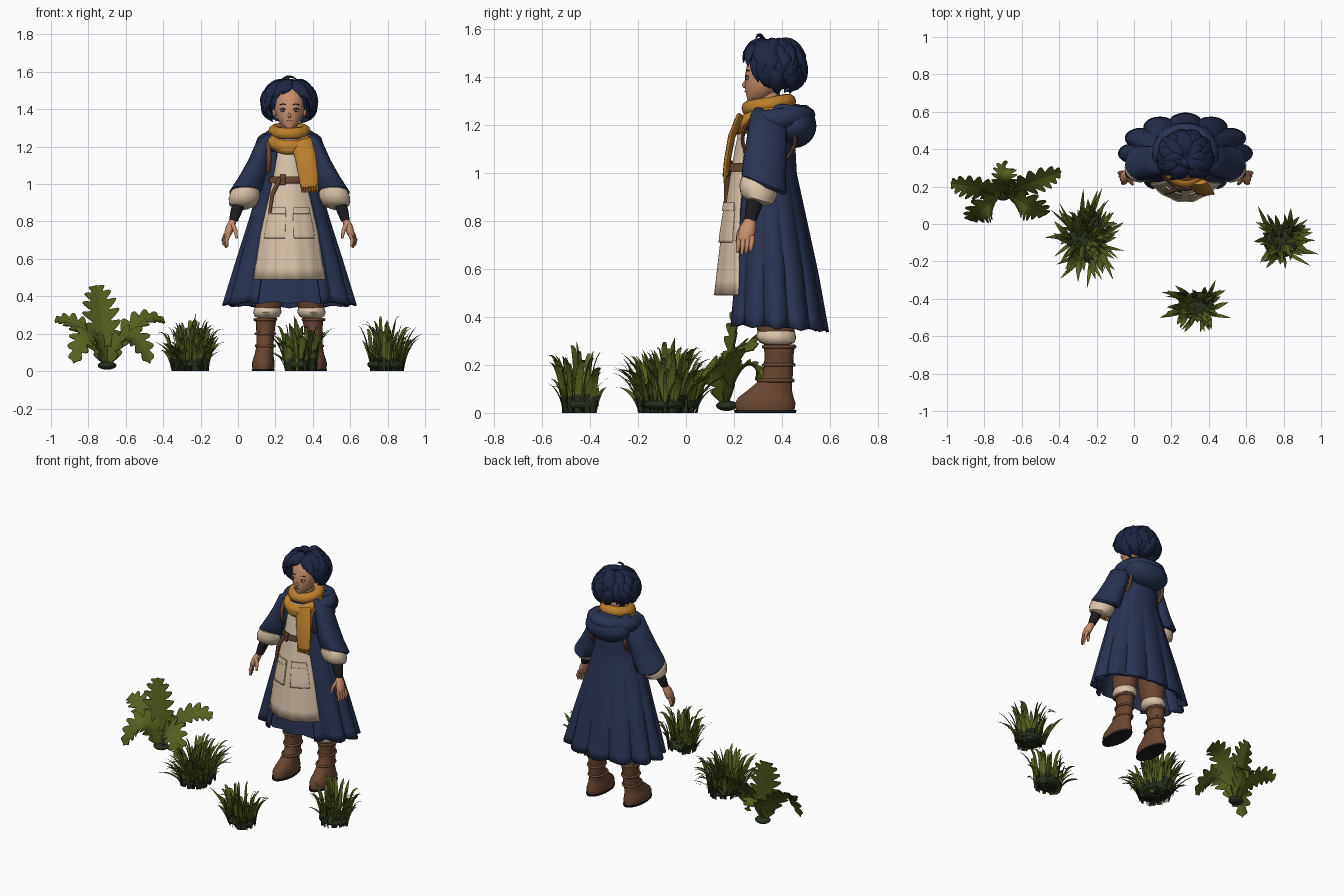
import bpy, bmesh, math, random
from mathutils import Vector, Matrix
from math import sin, cos, pi, tau

random.seed(7)
if "Cube" in bpy.data.objects:
    bpy.data.objects.remove(bpy.data.objects["Cube"])
CX = 0.275  # figure's centre line
BOTH = ((-1, "right"), (1, "left"))


def colour(name, *rgb):
    m = bpy.data.materials.new(name)
    m.use_nodes = True
    m.diffuse_color = (*rgb, 1)
    m.node_tree.nodes["Principled BSDF"].inputs["Base Color"].default_value = (*rgb, 1)
    return m


navy = colour("navy cloth", .022, .033, .083)
ink = colour("ink blue hair", .013, .02, .056)
cream = colour("cream linen", .7, .55, .4)
mustard = colour("mustard wool", .5, .21, .025)
leather = colour("brown leather", .14, .061, .031)
skin = colour("skin", .57, .27, .15)
leaf = colour("fern green", .093, .115, .014)
grass = colour("grass green", .095, .12, .016)
shade = colour("deep green", .02, .03, .013)
black = colour("charcoal", .012, .012, .015)


def finish(bm, name, *mats, smooth=True, thick=0):
    bmesh.ops.recalc_face_normals(bm, faces=bm.faces)
    me = bpy.data.meshes.new(name)
    bm.to_mesh(me)
    bm.free()
    for m in mats:
        me.materials.append(m)
    for p in me.polygons:
        p.use_smooth = smooth
    if smooth:
        me.set_sharp_from_angle(angle=math.radians(50))
    ob = bpy.data.objects.new(name, me)
    bpy.context.scene.collection.objects.link(ob)
    if thick:
        mod = ob.modifiers.new("thickness", "SOLIDIFY")
        mod.thickness, mod.offset = thick, 0


def skin_rings(bm, rings, wrap=True, closed=False, caps=True):
    vs = [[bm.verts.new(p) for p in r] for r in rings]
    n = len(vs[0])
    pairs = list(zip(vs, vs[1:])) + ([(vs[-1], vs[0])] if closed else [])
    for a, b in pairs:
        for i in range(n if wrap else n - 1):
            j = (i + 1) % n
            bm.faces.new((a[i], a[j], b[j], b[i]))
    if caps and wrap and not closed:
        bm.faces.new(vs[0])
        bm.faces.new(vs[-1])


def loft(name, rings, mat, n=24, s=1, tilt=0):
    """Stack of ellipses (x offset, y, z, rx, ry); s picks the side, tilt lifts the front."""
    bm = bmesh.new()
    skin_rings(bm, [[(CX + s * x + rx * sin(a), y - ry * cos(a), z + tilt * ry * cos(a))
                     for a in [tau * i / n for i in range(n)]] for x, y, z, rx, ry in rings])
    finish(bm, name, mat)


def add_tube(bm, pts, radii, n=8, flat=1, closed=False, ref=(0, 0, 1)):
    pts = [Vector(p) for p in pts]
    rings = []
    for i, p in enumerate(pts):
        q = pts[(i + 1) % len(pts)] if closed else pts[min(i + 1, len(pts) - 1)]
        t = (q - pts[i - 1 if closed else max(i - 1, 0)]).normalized()
        side = t.cross(Vector(ref)).normalized()
        up = side.cross(t)
        r = radii[i] if isinstance(radii, (list, tuple)) else radii
        rings.append([p + side * r * flat * cos(tau * k / n) + up * r * sin(tau * k / n) for k in range(n)])
    skin_rings(bm, rings, closed=closed)


def tube(name, pts, radii, mat, **kw):
    bm = bmesh.new()
    add_tube(bm, pts, radii, **kw)
    finish(bm, name, mat)


def hoop(name, y, z, rx, ry, r, mat, x=0, tilt=0):
    pts = [(CX + x + rx * sin(a), y - ry * cos(a), z - tilt * cos(a)) for a in [tau * i / 32 for i in range(32)]]
    tube(name, pts, r, mat, closed=True, n=10)


def ball(name, c, size, mat):
    bm = bmesh.new()
    bmesh.ops.create_uvsphere(bm, u_segments=28, v_segments=16, radius=1,
                              matrix=Matrix.Translation(c) @ Matrix.Diagonal((*size, 1)))
    finish(bm, name, mat)


def table(rows, z):
    """Interpolate rows keyed by falling height."""
    for a, b in zip(rows, rows[1:]):
        if z >= b[0]:
            break
    f = min(1, max(0, (a[0] - z) / (a[0] - b[0])))
    return [p + (q - p) * f for p, q in zip(a[1:], b[1:])]


# Coat: open-fronted flared sheet, folds deepening to the hem
COAT = [(1.27, .08, .3, .43), (1.22, .14, .26, .44), (1.1, .148, .24, .45), (1, .155, .235, .455),
        (.8, .215, .21, .5), (.6, .28, .19, .545), (.36, .355, .165, .59)]


def coat_point(a, z, scale=1, folds=.14):
    rx, y0, y1 = table(COAT, z)
    drop = max(0, (1.05 - z) / .7)
    k = scale * (1 - folds * drop * (1 - abs(cos(6 * a)) ** .7))
    zz = z - .012 * drop * (1 - cos(a)) + .01 * drop * abs(sin(6 * a))
    return (CX + rx * k * sin(a), (y0 + y1) / 2 - (y1 - y0) / 2 * k * cos(a), zz)


levels = [1.27 - .91 * i / 20 for i in range(21)]
bm = bmesh.new()
skin_rings(bm, [[coat_point(.5 + (tau - 1) * i / 120, z) for i in range(121)] for z in levels], wrap=False)
finish(bm, "coat", navy, thick=.012)
bm = bmesh.new()
skin_rings(bm, [[coat_point(tau * i / 96, z, .89, .06) for i in range(96)] for z in levels[4:]], caps=False)
finish(bm, "underskirt", navy)
bm = bmesh.new()
skin_rings(bm, [[coat_point(tau * i / 32, z, .95, 0) for i in range(32)] for z in levels[:7]])
finish(bm, "shirt", cream)

# Apron: curved plate with two pockets
APRON = [(1.24, .05, .235, .01), (1.03, .085, .195, .04), (.75, .15, .15, .07), (.49, .19, .12, .1)]


def apron_patch(name, u0, u1, z0, z1, lift, mat):
    bm = bmesh.new()
    rings = []
    for j in range(13):
        z = z1 + (z0 - z1) * j / 12
        w, y, d = table(APRON, z)
        us = [u0 + (u1 - u0) * i / 24 for i in range(25)]
        ripple = .006 * max(0, 1 - z)
        rings.append([(CX + w * u, y + d * u * u - lift + ripple * cos(14 * u), z) for u in us])
    skin_rings(bm, rings, wrap=False)
    finish(bm, name, mat, thick=.008)


apron_patch("apron", -1, 1, .49, 1.24, 0, cream)
for s, side in BOTH:
    a, b = sorted((s * .15, s * .85))
    apron_patch(side + "_pocket", a, b, .71, .86, .007, cream)
    apron_patch(side + "_pocket_flap", a, b, .84, .875, .012, cream)
apron_patch("belt", -1.2, 1.2, 1.005, 1.04, .01, leather)
apron_patch("belt_knot", -.6, -.25, .995, 1.05, .02, leather)
tube("belt_tail", [(CX - .05, .185, 1.03), (CX - .09, .17, .95), (CX - .105, .165, .85)], [.012, .012, .009], leather)

# Arms, cuffs and hands
for s, side in BOTH:
    loft(side + "_sleeve", [(.08, .345, 1.26, .03, .05), (.125, .345, 1.215, .055, .075), (.16, .338, 1.12, .062, .083),
         (.195, .328, 1.03, .078, .088), (.23, .325, .955, .092, .094), (.232, .325, .94, .08, .08)], navy,
         s=s, tilt=.4)
    loft(side + "_sleeve_cuff", [(.23, .31, .975, .06, .055), (.235, .305, .96, .078, .074), (.242, .3, .925, .083, .078),
         (.25, .295, .89, .072, .068), (.255, .295, .873, .04, .04)], cream, s=s, tilt=.3)
    loft(side + "_wrist_wrap", [(.265, .295, .92, .036, .036), (.285, .28, .85, .032, .033), (.3, .268, .8, .024, .025)],
         black, 14, s)
    loft(side + "_palm", [(.3, .268, .81, .02, .022), (.315, .258, .775, .025, .033), (.328, .25, .735, .022, .036),
         (.332, .248, .72, .016, .03)], skin, 14, s)
    bm = bmesh.new()
    for k in range(4):
        y, fan = .222 + .018 * k, .006 * k
        x, low = CX + s * (.322 + fan), .66 + .007 * abs(k - 1)
        add_tube(bm, [(x, y, .735), (x + s * .014, y - .003, .7), (x + s * .01, y - .008, low)], [.011, .01, .006],
                 ref=(0, 1, 0))
    add_tube(bm, [(CX + s * .305, .24, .785), (CX + s * .288, .222, .75), (CX + s * .282, .212, .71)],
             [.013, .011, .006], ref=(0, 1, 0))
    finish(bm, side + "_fingers", skin)

    # Strap looping round the armhole
    tube(side + "_strap", [(CX + s * (.12 + .01 * cos(a)), .345 + .11 * cos(a), 1.14 + .11 * sin(a))
                           for a in [tau * i / 24 for i in range(24)]],
         .013, leather, closed=True, ref=(1, 0, 0), flat=.6)

    # Legs and boots
    loft(side + "_trouser", [(.09, .37, .62, .08, .09), (.11, .372, .42, .08, .09), (.115, .375, .32, .066, .074)],
         leather, s=s)
    loft(side + "_trouser_cuff", [(.115, .375, .35, .055, .06), (.116, .375, .338, .07, .078),
         (.118, .375, .315, .076, .084), (.12, .38, .292, .066, .072), (.12, .38, .28, .04, .04)], cream, s=s)
    loft(side + "_boot", [(.14, .33, .012, .058, .122), (.14, .33, .04, .061, .126), (.138, .333, .065, .056, .115),
         (.136, .347, .09, .05, .095), (.132, .368, .125, .047, .074), (.13, .383, .16, .046, .062),
         (.127, .388, .24, .051, .06), (.125, .388, .285, .058, .066)], leather, s=s)
    loft(side + "_sole", [(.14, .33, 0, .06, .128), (.14, .33, .012, .062, .13)], black, s=s)
    for z, y, rx, ry in ((.135, .373, .049, .071), (.2, .386, .05, .062), (.275, .388, .056, .064)):
        hoop(side + "_boot_strap", y, z, rx, ry, .008, leather, x=s * .129)

# Hood lying on the back
hoop("hood_rim", .38, 1.222, .132, .108, .047, navy, tilt=.015)
ball("hood_bag", (CX, .45, 1.195), (.158, .093, .092), navy)
hoop("hood_fold", .43, 1.25, .11, .075, .034, navy, tilt=-.01)

# Scarf wraps, tail and fringe
loft("neck", [(0, .35, 1.2, .05, .05), (0, .345, 1.34, .042, .045)], skin)
hoop("scarf_upper_wrap", .345, 1.282, .08, .08, .034, mustard, tilt=.014)
hoop("scarf_lower_wrap", .315, 1.235, .09, .085, .036, mustard, tilt=.035)
hoop("scarf_slack", .3, 1.215, .07, .075, .03, mustard, tilt=.03)
tube("scarf_tail", [(CX + .06, .225, 1.23), (CX + .085, .19, 1.15), (CX + .1, .172, 1.05), (CX + .106, .165, .985)],
     [.016, .015, .014, .013], mustard, n=12, flat=3.7, ref=(0, 1, 0))
bm = bmesh.new()
for i in range(7):
    x = CX + .066 + .0135 * i
    add_tube(bm, [(x, .164, 1), (x + .003, .16, .955)], [.008, .005], n=6, ref=(0, 1, 0))
finish(bm, "scarf_fringe", mustard)

# Head and face
loft("head", [(0, .285, 1.3, .022, .028), (0, .305, 1.318, .047, .053), (0, .328, 1.36, .07, .084),
     (0, .34, 1.4, .08, .095), (0, .35, 1.45, .085, .096), (0, .36, 1.5, .07, .08), (0, .36, 1.53, .03, .04)], skin, 32)
ball("nose", (CX, .246, 1.366), (.009, .012, .014), skin)
ball("mouth", (CX, .2465, 1.338), (.013, .003, .002), leather)
for s, side in BOTH:
    x = CX + s * .034
    ball(side + "_ear", (CX + s * .08, .345, 1.39), (.012, .018, .028), skin)
    ball(side + "_eye", (x, .2555, 1.394), (.016, .006, .008), cream)
    ball(side + "_iris", (x, .2515, 1.394), (.008, .005, .008), leather)
    tube(side + "_lash", [(x - s * .016, .2515, 1.4), (x, .25, 1.404), (x + s * .018, .258, 1.4)], .0025, black)
    tube(side + "_eyebrow", [(x - s * .016, .252, 1.424), (x, .253, 1.428), (x + s * .018, .262, 1.424)], .0025, ink)

# Hair: cap plus ragged layers of flicked locks
ball("hair_cap", (CX, .378, 1.445), (.112, .108, .1), ink)


def lock(bm, az, p0, p1, width, flick, flare):
    pts = []
    for i in range(8):
        t = i / 7
        p, a = p0 + (p1 - p0) * t, az + .35 * flick * t * t
        k = .9 + .14 * sin(pi * t) + flare * t ** 3
        pts.append((CX + .13 * k * sin(p) * sin(a), .36 - .122 * k * sin(p) * cos(a), 1.438 + .112 * k * cos(p)))
    add_tube(bm, pts, [width * w for w in (.5, .85, 1, 1, .9, .7, .4, .04)], n=6, flat=1.6,
             ref=(sin(az), -cos(az), .4))


bm = bmesh.new()
for p0, p1, count in ((.1, 1.2, 15), (.4, 1.6, 20), (.8, 1.95, 24), (1.15, 2.2, 24), (1.4, 2.5, 20)):
    for i in range(count):
        az = tau * (i + random.uniform(-.4, .4)) / count
        end, flare = p1 + random.uniform(-.2, .2), random.uniform(.1, .36)
        flick = random.choice((-1, 1)) * random.uniform(.4, 1.3)
        if cos(az) > .35:
            # fringe parts away from the middle and frames the cheeks
            if p0 > .6:
                continue
            end, flick = 1.25 + .75 * abs(sin(az)) ** 2 + random.uniform(-.1, .12), math.copysign(.9, sin(az))
        lock(bm, az, p0, end, random.uniform(.014, .023), flick, flare)
for s in (-1, 1):
    for az, end in ((.95, 2.1), (1.15, 2.25), (1.35, 2.35)):
        lock(bm, s * az, .9, end, .016, s * .3, .22)
add_tube(bm, [(CX - .06 + .1 * t, .33 - .04 * t, 1.535 + .04 * sin(pi * t * .8)) for t in (0, .25, .5, .75, 1)],
         [.008, .009, .008, .006, .002], n=6, ref=(0, 1, 0))
finish(bm, "hair_locks", ink)


# Grass clumps: broad arching blades, dark near the root
def clump(name, x, y, sx, sy, height, count):
    bm = bmesh.new()
    for _ in range(count):
        a, d = random.uniform(0, tau), random.random() ** .5
        base = Vector((x + sx * .55 * d * cos(a), y + sy * .55 * d * sin(a), 0))
        a += random.uniform(-.7, .7)
        out = Vector((sx * cos(a), sy * sin(a), 0)) * random.uniform(.2, .9) * (.35 + d * .65)
        h = height * random.uniform(.4, 1) * (1.12 - .35 * d)
        droop, w = random.uniform(.4, 1.5), random.uniform(.01, .018)
        spin = a + pi / 2 + random.uniform(-.6, .6)
        across = Vector((cos(spin), sin(spin), 0)) * w
        prev = None
        for i in range(7):
            t = i / 6
            p = base + out * t ** 1.4 + Vector((0, 0, h * (t * (1 + droop) - droop * t * t)))
            half = across * max(.04, (.7 + t) * (1 - t ** 2))
            pair = [bm.verts.new(p - half), bm.verts.new(p + half)]
            if prev:
                bm.faces.new((*prev, *reversed(pair))).material_index = int(p.z < height * .27)
            prev = pair
    finish(bm, name, grass, shade, smooth=False)
    ball(name + "_root", (x, y, .035), (sx * .55, sy * .55, .033), shade)


clump("wide_grass", -.25, -.08, .18, .23, .29, 130)
clump("front_grass", .34, -.44, .16, .14, .3, 75)
clump("side_grass", .79, -.09, .18, .16, .3, 75)


# Fern: lobed fronds arching from one root
def frond(name, tip, peak, width):
    root, tip = Vector((-.7, .17, .03)), Vector(tip)
    mid = (root + tip) / 2
    mid.z = peak
    bm, rings, n = bmesh.new(), [], 48
    for i in range(n + 1):
        t = i / n
        p = root * (1 - t) ** 2 + mid * 2 * t * (1 - t) + tip * t * t
        tan = ((mid - root) * (1 - t) + (tip - mid) * t).normalized()
        side = tan.cross(Vector((.05, -.6, 1))).normalized()
        up = side.cross(tan)
        saw = (t * 7) % 1
        w = width * (sin(pi * min(1, t * .85 + .1)) ** .8) * (.3 + .7 * sin(pi * saw ** 1.5) ** .6) + .004
        w *= 1 if t < .93 else (1 - t) / .07 + .02
        rings.append([p + side * w * u + (tan * .4 + up * .15) * abs(u) * w for u in (-1, -.5, 0, .5, 1)])
    skin_rings(bm, rings, wrap=False)
    finish(bm, name, leaf, smooth=False, thick=.005)


for k, (tip, peak, width) in enumerate((((-.76, .22, .46), .3, .1), ((-.98, .22, .27), .3, .075),
                                        ((-.39, .28, .26), .36, .075), ((-.88, .02, .04), .34, .085),
                                        ((-.47, .05, .04), .34, .085), ((-.69, .32, .14), .3, .065))):
    frond("fern_frond_%d" % (k + 1), tip, peak, width)
ball("fern_root", (-.7, .17, .03), (.05, .045, .022), shade)
